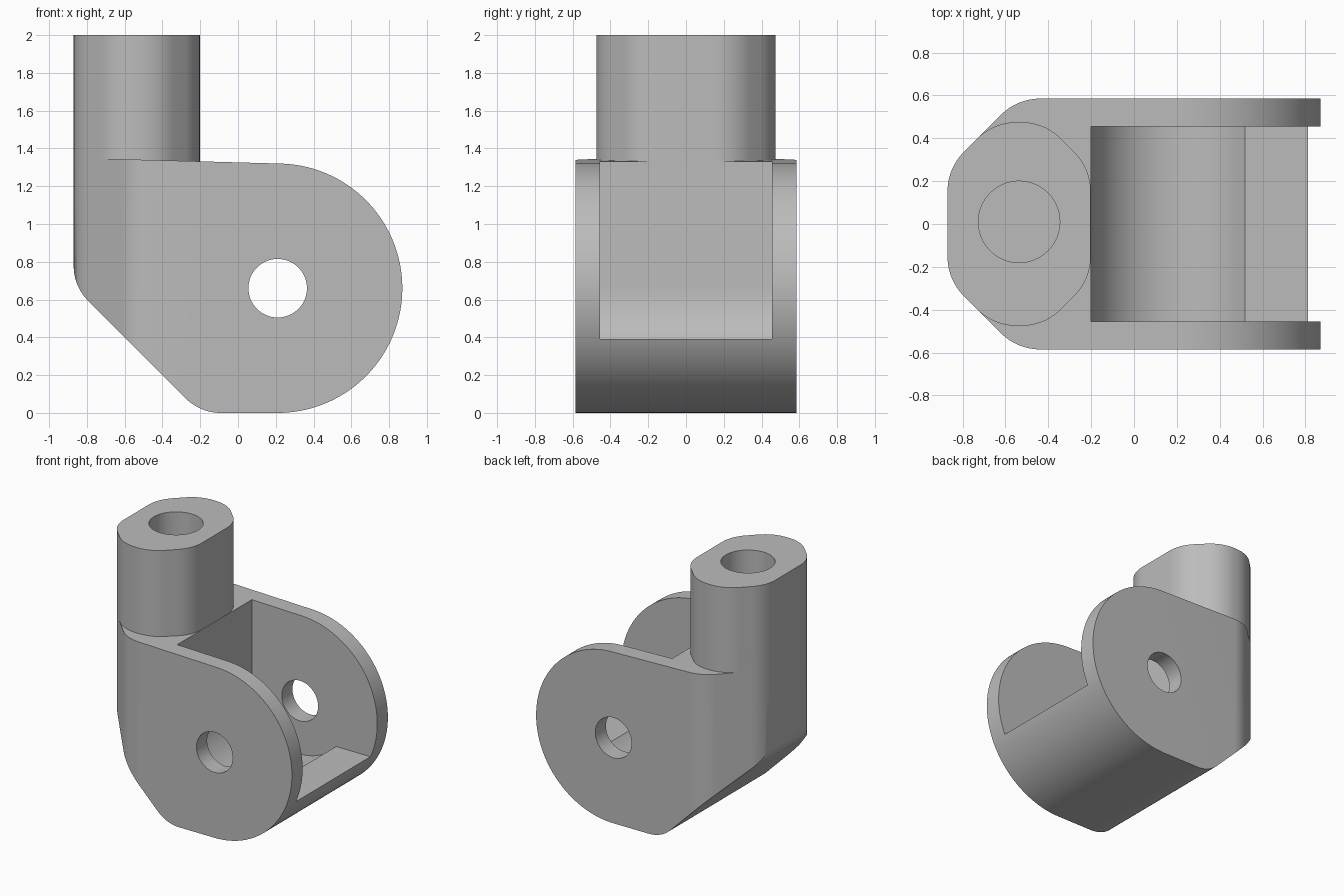
import bpy, bmesh
from math import cos, sin, radians, asin, pi, sqrt
from mathutils import Vector

cube = bpy.data.objects.get("Cube")
if cube:
    bpy.data.objects.remove(cube, do_unlink=True)

grey = bpy.data.materials.new("plain grey")
grey.use_nodes = True
COLOUR = (0.5, 0.5, 0.5, 1)
grey.diffuse_color = COLOUR
grey.node_tree.nodes["Principled BSDF"].inputs["Base Color"].default_value = COLOUR


def arc(cx, cy, r, a0, a1, n=32):
    """Points on an arc, angles in degrees."""
    steps = [radians(a0 + (a1 - a0) * i / n) for i in range(n + 1)]
    return [(cx + r * cos(a), cy + r * sin(a)) for a in steps]


def fillet(prev, corner, nxt, r, n=12):
    """Round one corner of an outline."""
    c = Vector(corner)
    u, v = (Vector(prev) - c).normalized(), (Vector(nxt) - c).normalized()
    half = u.angle(v) / 2
    centre = c + (u + v).normalized() * r / sin(half)
    a = c + u * r * cos(half) / sin(half) - centre
    b = c + v * r * cos(half) / sin(half) - centre
    return [tuple(centre + a.slerp(b, i / n) * r / a.slerp(b, i / n).length)
            for i in range(n + 1)]


def prism(name, outline, axis, lo, hi):
    """Extrude an outline along y (outline in x, z) or z (outline in x, y)."""
    place = (lambda p, d: (p[0], d, p[1])) if axis == "y" else (lambda p, d: (p[0], p[1], d))
    bm = bmesh.new()
    face = bm.faces.new([bm.verts.new(place(p, lo)) for p in outline])
    out = bmesh.ops.extrude_face_region(bm, geom=[face])
    move = Vector(place((0, 0), hi - lo))
    bmesh.ops.translate(bm, vec=move, verts=[g for g in out["geom"] if isinstance(g, bmesh.types.BMVert)])
    bmesh.ops.recalc_face_normals(bm, faces=bm.faces)
    mesh = bpy.data.meshes.new(name)
    bm.to_mesh(mesh)
    bm.free()
    mesh.materials.append(grey)
    obj = bpy.data.objects.new(name, mesh)
    bpy.context.collection.objects.link(obj)
    return obj


def combine(target, tool, operation):
    """Apply a boolean and discard the tool."""
    mod = target.modifiers.new("shape", "BOOLEAN")
    mod.operation, mod.object, mod.solver = operation, tool, "EXACT"
    bpy.context.view_layer.objects.active = target
    bpy.ops.object.modifier_apply(modifier=mod.name)
    bpy.data.objects.remove(tool, do_unlink=True)


PX, PZ, R = 0.21, 0.66, 0.66       # pin axis and outer radius
LEFT, BORE_X = -0.87, -0.536       # end face and stem centre
ROUND = 0.26

# Clevis side outline: round nose, gently sloped top, chamfered heel
low, mid, top = (-0.2, 0), (LEFT, 0.67), (LEFT, 1.35)
side = arc(PX, PZ, R, -90, 88.44, 72) + [top]
side += fillet(top, mid, low, ROUND) + fillet(mid, low, (PX, 0), ROUND)
clevis = prism("clevis_bracket", side, "y", -0.585, 0.585)


def plan_end(half_width):
    """Upper left quarter of a plan outline with a chamfered, rounded corner."""
    a, b = (LEFT, 0.26), (LEFT + half_width - 0.26, half_width)
    return fillet((LEFT, 0), a, b, ROUND) + fillet(a, b, (0, half_width), ROUND)


# Plan outline trims the vertical corners of the clevis
quarter = plan_end(0.585)
plan = [(1, -0.585)] + [(x, -y) for x, y in reversed(quarter)] + quarter + [(1, 0.585)]
combine(clevis, prism("plan_trim", plan, "z", -0.5, 1.8), "INTERSECT")

# Pocket between the two ears, with a rounded back and flat lip
lip, pocket_r = 0.39, 0.41
end_angle = 360 - asin((PZ - lip) / pocket_r) * 180 / pi
pocket = [(PX - pocket_r, 1.7)] + arc(PX, PZ, pocket_r, 180, end_angle, 40) + [(1.2, lip), (1.2, 1.7)]
combine(clevis, prism("pocket_cutter", pocket, "y", -0.455, 0.455), "DIFFERENCE")

# Pin hole through both ears
combine(clevis, prism("pin_cutter", arc(PX, PZ, 0.155, 0, 354.375, 63), "y", -1, 1), "DIFFERENCE")

# Upright stem, flush with the clevis end
left_half = plan_end(0.475)
right_half = [(2 * BORE_X - x, y) for x, y in reversed(left_half)]
upper = left_half + right_half
stem = prism("stem", upper + [(x, -y) for x, y in reversed(upper)], "z", 1.1, 2)
combine(clevis, stem, "UNION")

# Blind bore in the stem
bore = arc(BORE_X, 0.01, 0.19, 0, 354.375, 63)
combine(clevis, prism("bore_cutter", bore, "z", 1.0, 2.2), "DIFFERENCE")

# Smooth rounded walls, crisp edges
bpy.ops.object.select_all(action="DESELECT")
clevis.select_set(True)
bpy.context.view_layer.objects.active = clevis
bpy.ops.object.shade_smooth_by_angle(angle=radians(25))
